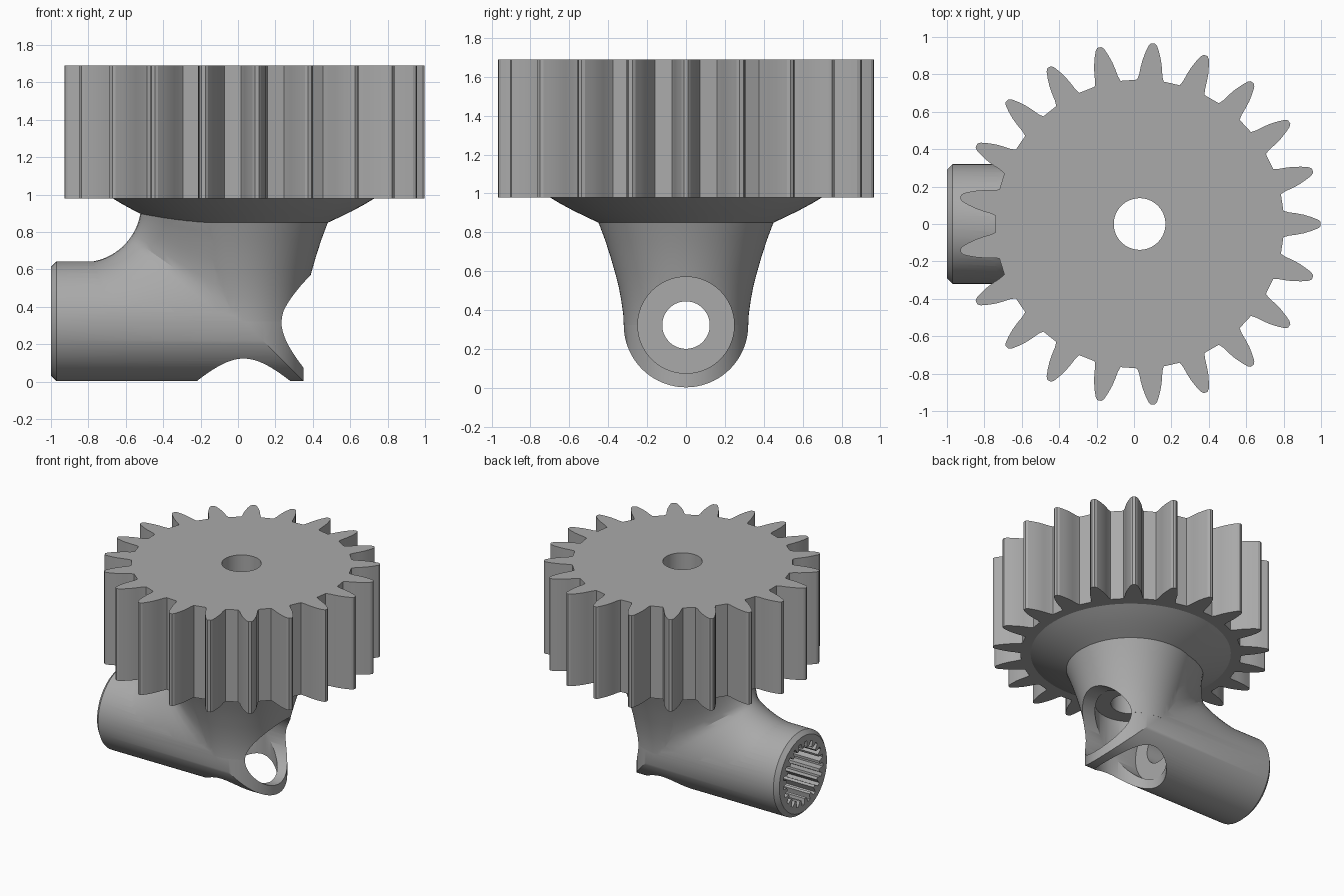
import bpy, bmesh, math
from mathutils import Matrix, Vector

default = bpy.data.objects.get("Cube")
if default:
    bpy.data.objects.remove(default, do_unlink=True)

AXIS = 0.03      # x of the vertical axis
MID = 0.323      # z of the horizontal axis
PIPE = 0.32      # pipe radius
SIDES = 96

grey = bpy.data.materials.new("plain_grey")
grey.use_nodes = True
grey.diffuse_color = (0.4, 0.4, 0.4, 1)
grey.node_tree.nodes["Principled BSDF"].inputs["Base Color"].default_value = (0.4, 0.4, 0.4, 1)


def build(name, rings, matrix=None, end_cap=True):
    """Skin a list of closed rings of points, and cap both ends."""
    bm = bmesh.new()
    loops = [[bm.verts.new(p) for p in ring] for ring in rings]
    n = len(loops[0])
    for a, b in zip(loops, loops[1:]):
        for i in range(n):
            j = (i + 1) % n
            bm.faces.new((a[i], a[j], b[j], b[i]))
    bm.faces.new(loops[0][::-1])
    if end_cap:
        bm.faces.new(loops[-1])
    else:                       # close the last ring with vertical strips
        last = loops[-1]
        for i in range(n // 2):
            quad = [last[i], last[i + 1], last[(n - i - 1) % n], last[(n - i) % n]]
            bm.faces.new(list(dict.fromkeys(quad)))
    if matrix:
        bm.transform(matrix)
    bmesh.ops.recalc_face_normals(bm, faces=bm.faces)
    mesh = bpy.data.meshes.new(name)
    bm.to_mesh(mesh)
    bm.free()
    mesh.materials.append(grey)
    ob = bpy.data.objects.new(name, mesh)
    bpy.context.collection.objects.link(ob)
    return ob


def circle(r, z, n=SIDES):
    return [(r * math.cos(math.tau * i / n), r * math.sin(math.tau * i / n), z) for i in range(n)]


def lathe(name, profile, matrix):
    return build(name, [circle(r, z) for r, z in profile], matrix)


def toothed(name, count, half_tooth, z0, z1, matrix):
    """Prism with teeth; half_tooth lists (radius, half angle) from root to tip."""
    outline = []
    for k in range(count):
        mid = math.tau * k / count
        side = [(r, -a) for r, a in half_tooth] + [(r, a) for r, a in half_tooth[::-1]]
        outline += [(r * math.cos(mid + a), r * math.sin(mid + a)) for r, a in side]
    return build(name, [[(x, y, z) for x, y in outline] for z in (z0, z1)], matrix)


def combine(target, other, operation):
    mod = target.modifiers.new(operation.lower(), 'BOOLEAN')
    mod.operation, mod.solver, mod.object = operation, 'EXACT', other
    bpy.context.view_layer.update()
    result = bpy.data.meshes.new_from_object(
        target.evaluated_get(bpy.context.evaluated_depsgraph_get()))
    target.modifiers.clear()
    target.data = result
    bpy.data.objects.remove(other, do_unlink=True)


def smooth(ob, angle):
    bpy.ops.object.select_all(action='DESELECT')
    ob.select_set(True)
    bpy.context.view_layer.objects.active = ob
    bpy.ops.object.shade_smooth_by_angle(angle=math.radians(angle))


upright = Matrix.Translation((AXIS, 0, 0))
# Local z runs along world x
along_x = Matrix.Translation((0, 0, MID)) @ Matrix.Rotation(math.pi / 2, 4, 'Y')

# Gear with a centre hole
gear = toothed("gear", 21, [(0.772, 0.092), (0.80, 0.078), (0.84, 0.068), (0.88, 0.056),
                            (0.92, 0.04), (0.955, 0.024), (0.968, 0.011)], 0.98, 1.69, upright)
combine(gear, lathe("gear_hole", [(0.138, 0.9), (0.138, 1.8)], upright), 'DIFFERENCE')

# Horizontal pipe: chamfered at one end, mitred into the vertical axis at the other
def pipe_ring(r, x_of):
    ring = []
    for i in range(SIDES):
        t = math.tau * i / SIDES
        # starts sideways so that opposite points pair up vertically
        ring.append((x_of(abs(math.sin(t)) * r), r * math.cos(t), MID + r * math.sin(t)))
    return ring


elbow = build("elbow", [pipe_ring(PIPE - 0.03, lambda h: -1.0), pipe_ring(PIPE, lambda h: -0.97),
                        pipe_ring(PIPE, lambda h: AXIS + h)], end_cap=False)

# Flared vertical neck
neck_profile = [(0.3205, 0.323), (0.323, 0.38), (0.333, 0.45), (0.346, 0.52), (0.364, 0.59),
                (0.387, 0.67), (0.416, 0.76), (0.45, 0.85), (0.51, 0.878), (0.58, 0.912),
                (0.65, 0.95), (0.70, 0.98)]
neck = lathe("neck", neck_profile, upright)

# Rounded blend between pipe and neck: sections fanned around a pivot
PIVOT, FILLET = Vector((-0.83, 0, 0.95)), 0.312


def neck_radius(z):
    for (r0, z0), (r1, z1) in zip(neck_profile, neck_profile[1:]):
        if z0 <= z <= z1:
            return min(0.45, r0 + (r1 - r0) * (z - z0) / (z1 - z0))
    return PIPE


def blend_ring(angle):
    ray = Vector((math.sin(angle), 0, -math.cos(angle)))
    to_pipe = (PIVOT.z - MID) / max(math.cos(angle), 1e-4)
    to_neck = (AXIS - PIVOT.x) / max(math.sin(angle), 1e-4)
    reach = min(to_pipe, to_neck)
    core = PIVOT + ray * reach
    width = neck_radius(core.z) - 0.002
    ring = []
    for i in range(48):
        t = math.tau * i / 48
        depth = reach - FILLET if math.cos(t) > 0 else 0.1
        ring.append(core - ray * depth * math.cos(t) + Vector((0, width * math.sin(t), 0)))
    return ring


blend = build("blend", [blend_ring(math.radians(88) * i / 24) for i in range(25)])
combine(elbow, neck, 'UNION')
combine(elbow, blend, 'UNION')

# Screw recesses and through holes along both axes, and the splined socket
combine(elbow, lathe("lower_recess", [(0.25, -0.2), (0.25, 0.575)], upright), 'DIFFERENCE')
combine(elbow, lathe("side_recess", [(0.248, -0.222), (0.248, 0.8)], along_x), 'DIFFERENCE')
combine(elbow, lathe("upright_hole", [(0.138, 0.4), (0.138, 1.2)], upright), 'DIFFERENCE')
combine(elbow, lathe("pipe_hole", [(0.122, -1.2), (0.122, 0.0)], along_x), 'DIFFERENCE')
combine(elbow, toothed("splined_socket", 21, [(0.198, 0.1), (0.22, 0.075), (0.242, 0.05)],
                       -1.2, -0.5, along_x), 'DIFFERENCE')

smooth(gear, 20)
smooth(elbow, 25)
